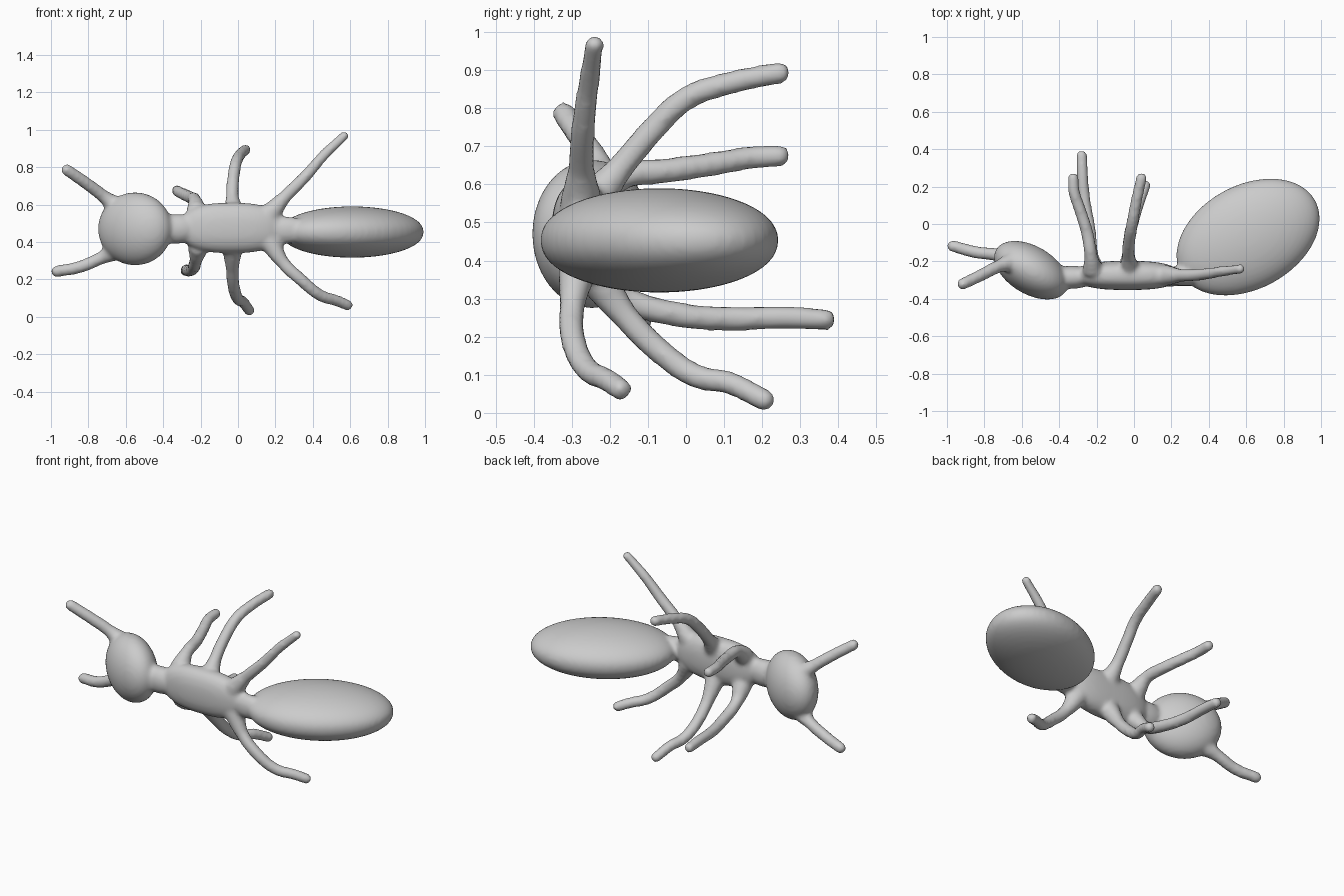
import bpy, math
from mathutils import Matrix, Vector

if "Cube" in bpy.data.objects:
    bpy.data.objects.remove(bpy.data.objects["Cube"])

parts = []


def spow(v, p):
    return math.copysign(abs(v) ** p, v)


def blob(name, loc, size, angle=0, p=(1, 1, 1)):
    """Ellipsoid turned about z; powers below 1 make it boxier."""
    bpy.ops.mesh.primitive_uv_sphere_add(segments=48, ring_count=32, radius=1)
    ob = bpy.context.object
    ob.name = name
    rot = Matrix.Rotation(math.radians(angle), 3, 'Z')
    for v in ob.data.vertices:
        c = Vector([spow(v.co[i], p[i]) * size[i] for i in range(3)])
        v.co = rot @ c + Vector(loc)
    parts.append(ob)


def limb(name, pts, r=0.037, tip=0.03):
    """Smooth tapered tube with a flared root and a round tip."""
    cu = bpy.data.curves.new(name, 'CURVE')
    cu.dimensions = '3D'
    cu.bevel_depth = 1
    cu.bevel_resolution = 4
    cu.resolution_u = 6
    cu.use_fill_caps = True
    sp = cu.splines.new('BEZIER')
    n = len(pts)
    sp.bezier_points.add(n - 1)
    for i, (bp, co) in enumerate(zip(sp.bezier_points, pts)):
        bp.co = co
        bp.handle_left_type = bp.handle_right_type = 'AUTO'
        bp.radius = 0.058 if i == 0 else r + (tip - r) * i / (n - 1)
    ob = bpy.data.objects.new(name, cu)
    bpy.context.collection.objects.link(ob)
    bpy.ops.object.select_all(action='DESELECT')
    ob.select_set(True)
    bpy.context.view_layer.objects.active = ob
    bpy.ops.object.convert(target='MESH')
    parts.append(bpy.context.object)
    blob(name + "_tip", pts[-1], (tip, tip, tip))


# body: thorax, head, abdomen and the two narrow waists
blob("thorax", (-0.035, -0.275, 0.475), (0.28, 0.078, 0.135), 0, (0.75, 0.85, 0.85))
blob("head", (-0.55, -0.247, 0.47), (0.218, 0.128, 0.195), -31)
blob("abdomen", (0.61, -0.07, 0.453), (0.41, 0.278, 0.137), 28.6, (1, 1, 0.93))
blob("neck", (-0.33, -0.285, 0.47), (0.12, 0.062, 0.08))
blob("waist", (0.26, -0.28, 0.463), (0.13, 0.05, 0.072))

# antennae
limb("upper_antenna", [(-0.64, -0.20, 0.58), (-0.72, -0.225, 0.645),
                       (-0.82, -0.275, 0.72), (-0.915, -0.32, 0.785)], 0.037, 0.032)
limb("lower_antenna", [(-0.64, -0.19, 0.36), (-0.73, -0.165, 0.315),
                       (-0.85, -0.15, 0.265), (-0.968, -0.118, 0.243)], 0.037, 0.032)

# front legs
limb("upper_front_leg", [(-0.22, -0.25, 0.56), (-0.23, -0.17, 0.62), (-0.25, -0.05, 0.636),
                         (-0.29, 0.08, 0.655), (-0.32, 0.17, 0.67), (-0.325, 0.245, 0.675)])
limb("lower_front_leg", [(-0.21, -0.25, 0.38), (-0.225, -0.17, 0.305), (-0.24, -0.02, 0.258),
                         (-0.265, 0.13, 0.247), (-0.275, 0.25, 0.25), (-0.28, 0.365, 0.245)])

# middle legs
limb("upper_middle_leg", [(-0.02, -0.25, 0.55), (-0.03, -0.175, 0.64), (-0.025, -0.09, 0.74),
                          (-0.01, 0.0, 0.825), (0.01, 0.11, 0.865), (0.04, 0.245, 0.893)])
limb("lower_middle_leg", [(-0.03, -0.25, 0.38), (-0.03, -0.16, 0.255), (-0.022, -0.06, 0.155),
                          (0.0, 0.03, 0.095), (0.025, 0.11, 0.08), (0.06, 0.205, 0.034)])

# rear legs
limb("upper_rear_leg", [(0.17, -0.275, 0.55), (0.25, -0.275, 0.64), (0.36, -0.27, 0.75),
                        (0.46, -0.255, 0.865), (0.568, -0.24, 0.967)], 0.039, 0.026)
limb("lower_rear_leg", [(0.17, -0.28, 0.40), (0.24, -0.298, 0.29), (0.34, -0.297, 0.195),
                        (0.44, -0.26, 0.115), (0.53, -0.205, 0.085), (0.585, -0.172, 0.062)])

# blend everything into one continuous skin
bpy.ops.object.select_all(action='DESELECT')
for ob in parts:
    ob.select_set(True)
bpy.context.view_layer.objects.active = parts[0]
bpy.ops.object.join()
ant = bpy.context.object
ant.name = "ant_body"
rm = ant.modifiers.new("blend", 'REMESH')
rm.mode = 'VOXEL'
rm.voxel_size = 0.012
rm.use_smooth_shade = True
sm = ant.modifiers.new("soften", 'SMOOTH')
sm.factor = 0.5
sm.iterations = 8
bpy.ops.object.shade_smooth()
